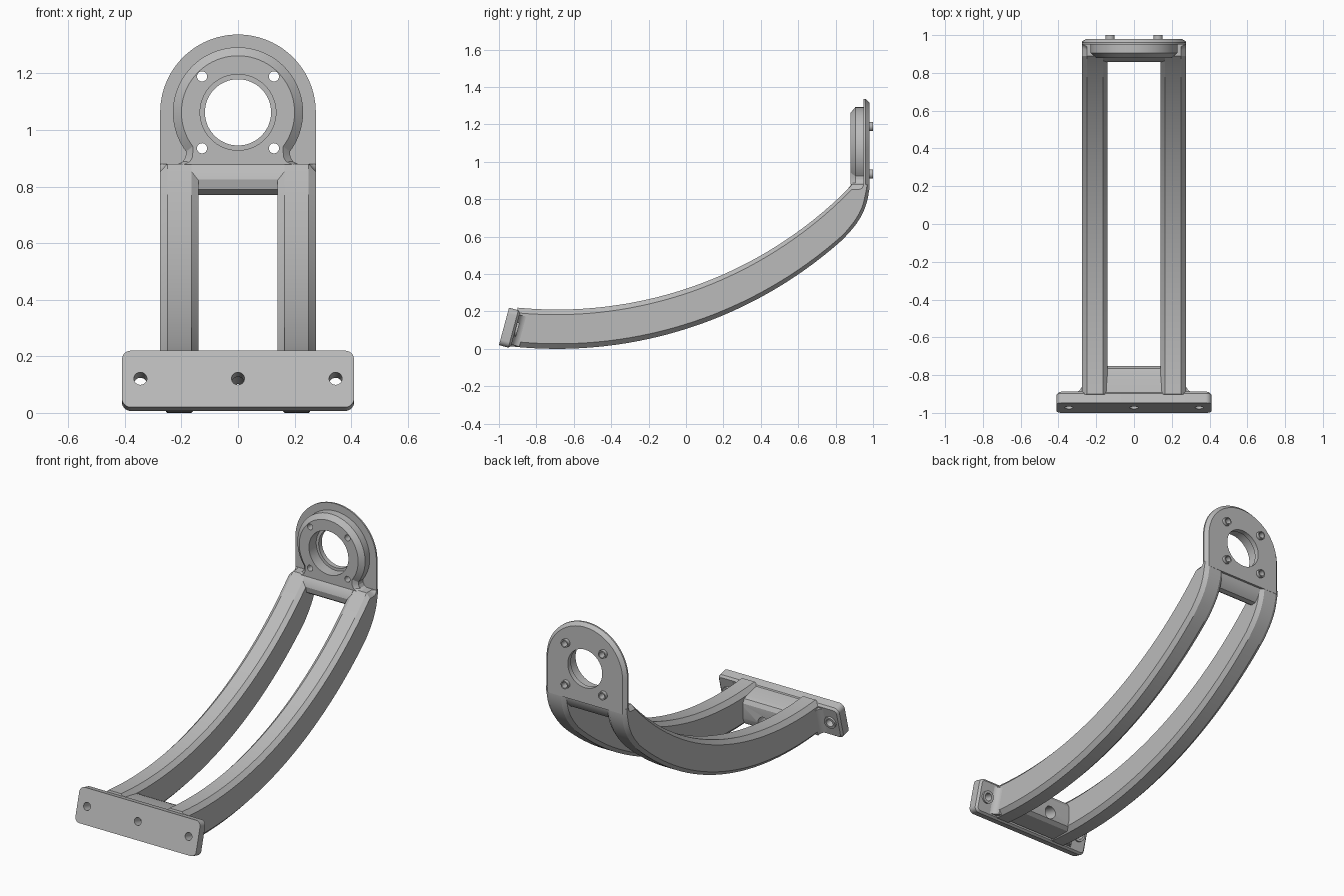
import bpy, bmesh
from math import sin, cos, pi, sqrt, radians
from mathutils import Vector

cube = bpy.data.objects.get("Cube")
if cube:
    bpy.data.objects.remove(cube, do_unlink=True)

grey = bpy.data.materials.new("machined_grey")
grey.use_nodes = True
grey.diffuse_color = (0.5, 0.5, 0.5, 1)
grey.node_tree.nodes["Principled BSDF"].inputs["Base Color"].default_value = (0.5, 0.5, 0.5, 1)


def loft(name, rings):
    """Skin equal-length closed rings and cap both ends."""
    bm = bmesh.new()
    vs = [[bm.verts.new(p) for p in ring] for ring in rings]
    n = len(vs[0])
    for a, b in zip(vs, vs[1:]):
        for i in range(n):
            j = (i + 1) % n
            bm.faces.new((a[i], a[j], b[j], b[i]))
    bm.faces.new(vs[0])
    bm.faces.new(vs[-1])
    bmesh.ops.recalc_face_normals(bm, faces=bm.faces)
    mesh = bpy.data.meshes.new(name)
    bm.to_mesh(mesh)
    bm.free()
    mesh.materials.append(grey)
    obj = bpy.data.objects.new(name, mesh)
    bpy.context.collection.objects.link(obj)
    return obj


def rod(name, p0, p1, r, sides=32):
    """Cylinder between two points lying in a plane of constant x."""
    p0, p1 = Vector(p0), Vector(p1)
    side = Vector((1, 0, 0))
    up = (p1 - p0).normalized().cross(side)
    ring = [r * (cos(2 * pi * i / sides) * side + sin(2 * pi * i / sides) * up)
            for i in range(sides)]
    return loft(name, [[p + v for v in ring] for p in (p0, p1)])


def cut(targets, p0, p1, r, sides=32):
    """Drill a round hole through the targets."""
    cutter = rod("hole_cutter", p0, p1, r, sides)
    cutter.hide_render = True
    for obj in targets:
        mod = obj.modifiers.new("hole", "BOOLEAN")
        mod.operation, mod.solver, mod.object = "DIFFERENCE", "EXACT", cutter
        bpy.context.view_layer.objects.active = obj
        bpy.ops.object.modifier_apply(modifier=mod.name)
    bpy.data.objects.remove(cutter, do_unlink=True)


def extrude_x(name, profile, x):
    return loft(name, [[(s * x, y, z) for y, z in profile] for s in (-1, 1)])


parts = []

# Curved rails: chamfered section swept between an upper and a lower arc
def arc(y, r, z):
    return Vector((y, z + r - sqrt(r * r - (y + 0.69) ** 2)))

stations = []
N = 36
for i in range(N + 1):
    t = i / N
    stations.append((arc(-0.90 + 1.785 * t, 2.2, 0.21), arc(-0.95 + 1.79 * t, 2.29, 0)))
heel = [Vector(p) for p in ((0.84, 0.59), (0.98, 0.716), (0.98, 0.88))]
for i in range(1, 11):
    t = i / 10
    low = heel[0] * (1 - t) ** 2 + heel[1] * 2 * t * (1 - t) + heel[2] * t * t
    stations.append((Vector((0.885 + 0.055 * t, 0.88)), low))

for s, name in ((1, "left_rail"), (-1, "right_rail")):
    rings = []
    for top, low in stations:
        d = low - top
        c = min(0.028, 0.3 * d.length)
        d = d.normalized() * c
        x0, x1, k = 0.14, 0.275, 0.025
        section = [(x0 + k, top), (x1 - k, top), (x1, top + d), (x1, low - d),
                   (x1 - k, low), (x0 + k, low), (x0, low - d), (x0, top + d)]
        rings.append([(s * x, p.x, p.y) for x, p in section])
    parts.append(loft(name, rings))

# Upright face plate with a rounded top and chamfered back edge
CZ = 1.062

def arch(r, y):
    pts = [(r * cos(pi * i / 48), y, CZ + r * sin(pi * i / 48)) for i in range(49)]
    return [(r, y, 0.85)] + pts + [(-r, y, 0.85)]

plate = loft("face_plate", [arch(0.275, 0.95), arch(0.275, 0.96), arch(0.255, 0.98)])

# Raised round boss with a flared foot
def boss_ring(r, y, inset):
    half = [(0.215, 0.878), (0.195, 0.888), (0.185, 0.905)]
    foot = [(x - inset, z) for x, z in half]
    a0, a1 = radians(-37), radians(217)
    ring = [(r * cos(a0 + (a1 - a0) * i / 56), CZ + r * sin(a0 + (a1 - a0) * i / 56))
            for i in range(57)]
    outline = foot + ring + [(-x, z) for x, z in reversed(foot)]
    return [(x, y, z) for x, z in outline]

boss = loft("round_boss", [boss_ring(0.20, 0.88, 0.025), boss_ring(0.23, 0.905, 0),
                           boss_ring(0.23, 0.955, 0)])

# Large stepped bore and four hollow pegs
cut([plate, boss], (0, 0.8, CZ), (0, 1.1, CZ), 0.117, 64)
cut([boss], (0, 0.8, CZ), (0, 0.9505, CZ), 0.134, 64)
for sx in (-1, 1):
    for sz in (-1, 1):
        x, z = 0.127 * sx, CZ + 0.127 * sz
        side = "left" if sx > 0 else "right"
        level = "upper" if sz > 0 else "lower"
        peg = rod(f"{level}_{side}_peg", (x, 0.97, z), (x, 1.0, z), 0.025, 24)
        cut([plate, boss, peg], (x, 0.8, z), (x, 1.1, z), 0.018, 24)
        parts.append(peg)
parts += [plate, boss]

# Rounded crossbar under the face plate
parts.append(extrude_x("upper_crossbar", [
    (0.885, 0.88), (0.865, 0.855), (0.857, 0.825), (0.865, 0.79), (0.895, 0.77),
    (0.925, 0.775), (0.95, 0.80), (0.965, 0.84), (0.97, 0.88)], 0.165))

# Tilted mounting flange, in its own depth and height directions
def tilt(x, depth, height):
    return (x, -1 + 0.966 * depth + 0.259 * height, 0.02 - 0.259 * depth + 0.966 * height)

def flange_ring(depth, inset):
    ring, r = [], 0.032
    for cx, cz, start in ((1, 1, 0), (-1, 1, 1), (-1, -1, 2), (1, -1, 3)):
        for i in range(9):
            a = (start + i / 8) * pi / 2
            ring.append(tilt(cx * (0.41 - r) + (r - inset) * cos(a), depth,
                             0.1035 + cz * (0.1035 - r) + (r - inset) * sin(a)))
    return ring

flange = loft("mounting_flange", [flange_ring(0, 0), flange_ring(0.052, 0),
                                  flange_ring(0.064, 0.012)])

# Block joining the rails behind the flange
block = extrude_x("lower_crossblock", [
    (-0.93, 0.205), (-0.79, 0.185), (-0.765, 0.175), (-0.752, 0.15), (-0.752, 0.06),
    (-0.765, 0.025), (-0.79, 0.01), (-0.92, 0.015), (-0.95, 0.05)], 0.165)

# Flange holes, rear bushings and concave corner fillets
MID = 0.105
cut([flange, block], tilt(0, -0.1, MID), tilt(0, 0.4, MID), 0.023)
cut([block], tilt(0, 0.06, MID), tilt(0, 0.4, MID), 0.038)
for s, side in ((1, "left"), (-1, "right")):
    x = 0.345 * s
    bushing = rod(side + "_bushing", tilt(x, 0.055, MID), tilt(x, 0.076, MID), 0.038)
    cut([flange, bushing], tilt(x, -0.1, MID), tilt(x, 0.2, MID), 0.023)
    curve = [(0.32 - 0.046 * sin(pi * i / 12), 0.108 - 0.046 * cos(pi * i / 12))
             for i in range(7)]
    curve = [(0.32, 0.06)] + [(0.32 - 0.046 * sin(pi * i / 12),
                               0.062 + 0.046 * (1 - cos(pi * i / 12))) for i in range(7)]
    curve += [(0.255, 0.108), (0.255, 0.06)]
    fillet = loft(side + "_flange_fillet",
                  [[tilt(s * cx, d, h) for cx, d in curve] for h in (0.02, 0.185)])
    parts += [bushing, fillet]
parts += [flange, block]

# Smooth curved surfaces, keep machined edges crisp
bpy.ops.object.select_all(action="DESELECT")
for obj in parts:
    obj.select_set(True)
bpy.context.view_layer.objects.active = parts[0]
bpy.ops.object.shade_smooth_by_angle(angle=radians(25))
